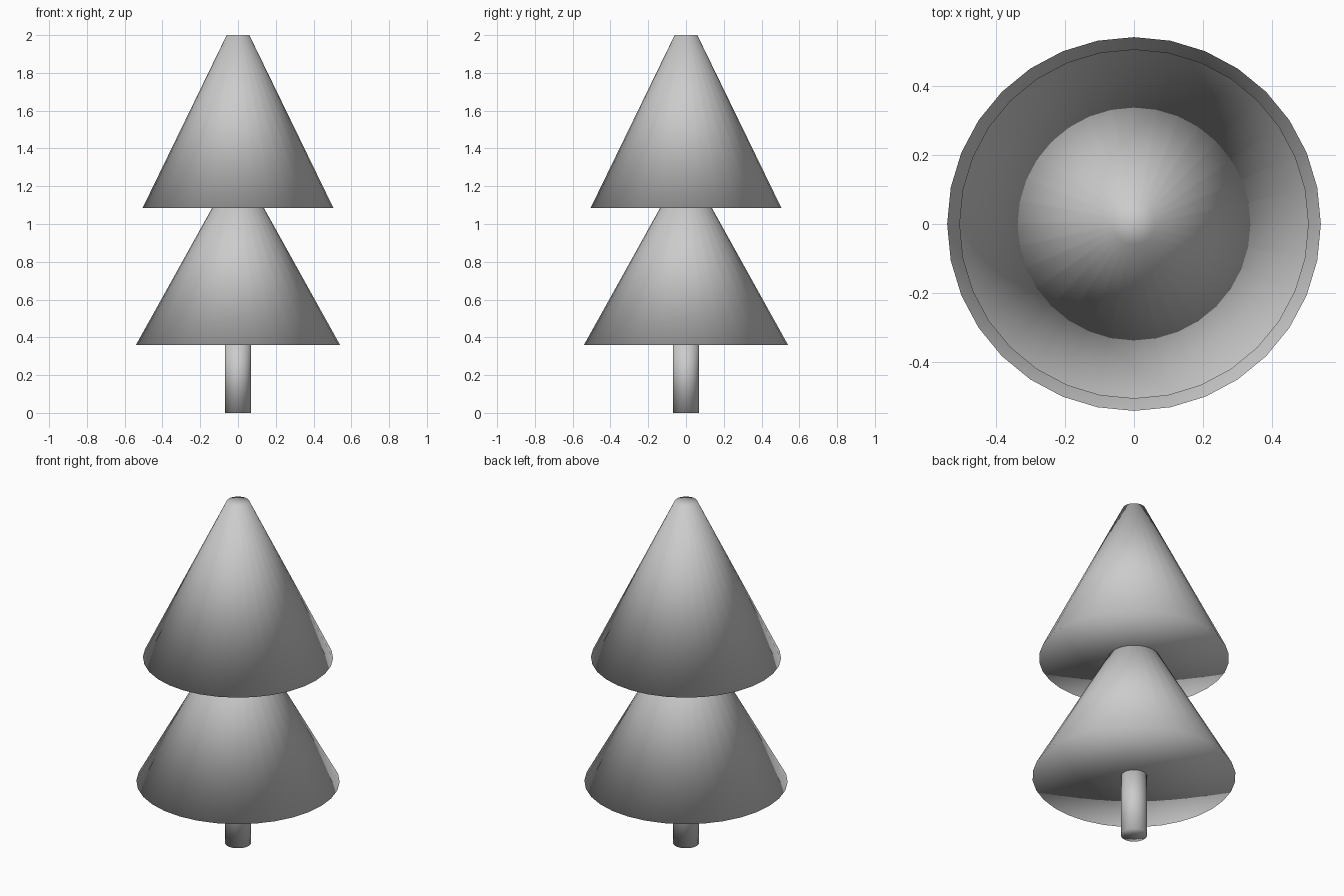
import bpy

if "Cube" in bpy.data.objects:
    bpy.data.objects.remove(bpy.data.objects["Cube"])


def tapered(name, r_bottom, r_top, z_bottom, z_top):
    """Closed 32-sided frustum with smooth shading across its caps."""
    bpy.ops.mesh.primitive_cone_add(
        vertices=32, radius1=r_bottom, radius2=r_top,
        depth=z_top - z_bottom, end_fill_type='TRIFAN',
        location=(0, 0, (z_bottom + z_top) / 2))
    obj = bpy.context.object
    obj.name = name
    bpy.ops.object.shade_smooth()
    return obj


# Trunk, reaching slightly into the lower foliage
tapered("trunk", 0.07, 0.07, 0.0, 0.40)

# Foliage tiers; the lower tip is hidden inside the upper tier
tapered("lower_foliage", 0.54, 0.062, 0.36, 1.22)
tapered("upper_foliage", 0.505, 0.06, 1.085, 2.0)
